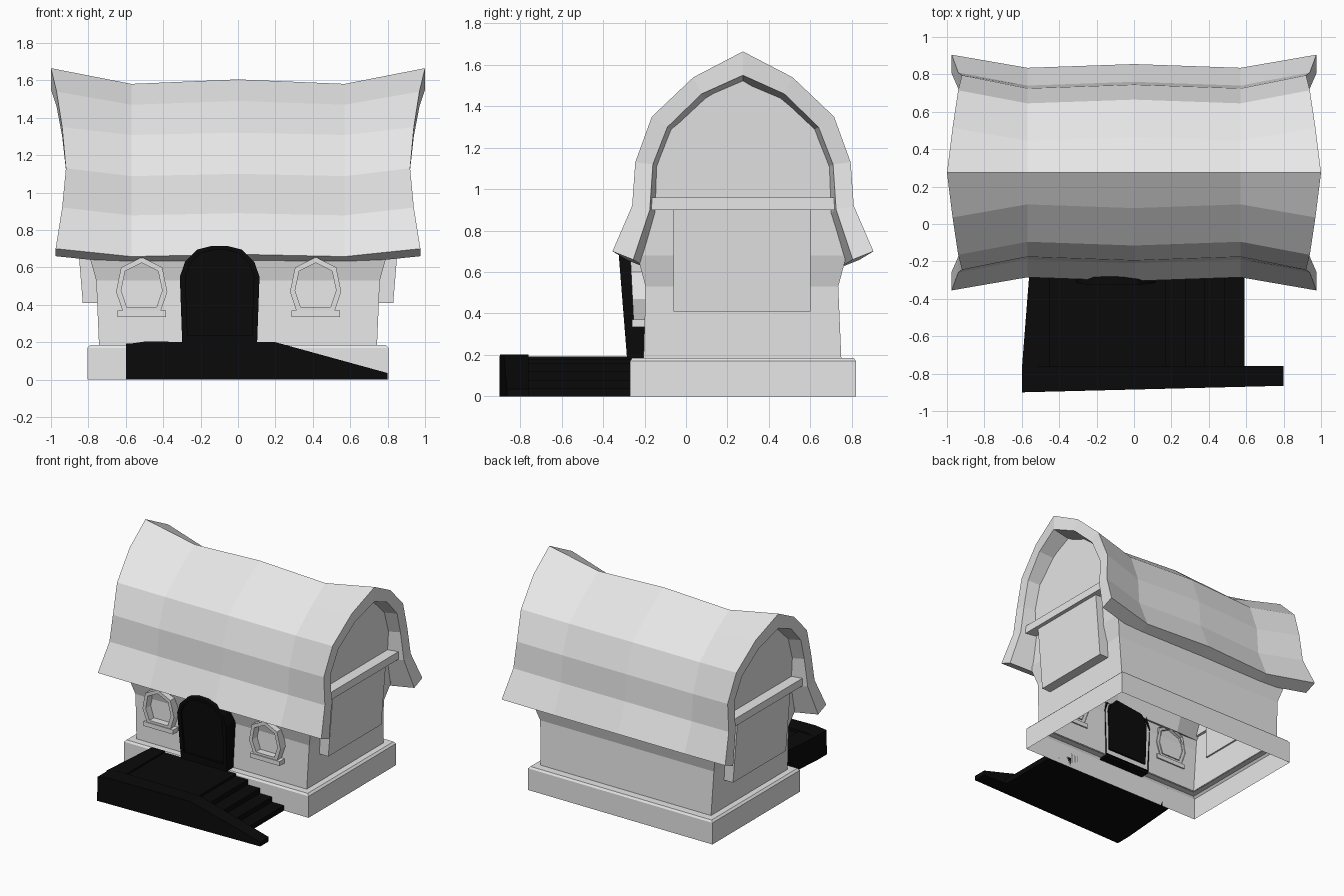
import bpy, bmesh

if "Cube" in bpy.data.objects:
    bpy.data.objects.remove(bpy.data.objects["Cube"])


def material(name, value):
    m = bpy.data.materials.new(name)
    m.use_nodes = True
    col = (value, value, value, 1)
    m.diffuse_color = col
    m.node_tree.nodes["Principled BSDF"].inputs["Base Color"].default_value = col
    return m


GREY = material("light grey", 0.8)
BLACK = material("black", 0.003)


def loft(name, rings, mat, cap_start=True, cap_end=True, extra=None):
    """Skin a list of closed rings; extra adds faces by (ring, point) index."""
    bm = bmesh.new()
    v = [[bm.verts.new(p) for p in ring] for ring in rings]
    n = len(v[0])
    for a, b in zip(v, v[1:]):
        for i in range(n):
            j = (i + 1) % n
            bm.faces.new((a[i], a[j], b[j], b[i]))
    if cap_start:
        bm.faces.new(v[0])
    if cap_end:
        bm.faces.new(v[-1])
    for face in extra or []:
        bm.faces.new([v[r][i] for r, i in face])
    bmesh.ops.recalc_face_normals(bm, faces=bm.faces)
    me = bpy.data.meshes.new(name)
    bm.to_mesh(me)
    bm.free()
    me.materials.append(mat)
    ob = bpy.data.objects.new(name, me)
    bpy.context.collection.objects.link(ob)
    return ob


def rect(hx, y0, y1, z):
    return [(-hx, y0, z), (hx, y0, z), (hx, y1, z), (-hx, y1, z)]


def box(name, x0, x1, y0, y1, z0, z1, mat):
    hx, cx = (x1 - x0) / 2, (x0 + x1) / 2
    rings = [[(x + cx, y, z) for x, y, z in rect(hx, y0, y1, q)] for q in (z0, z1)]
    return loft(name, rings, mat)


def mirrored(half):
    """Full outline from a half outline given bottom to top."""
    return half + [(-x, z) for x, z in reversed(half) if x > 0]


# Foundation and walls, open underneath
loft("foundation", [rect(0.805, -0.27, 0.82, 0), rect(0.805, -0.27, 0.82, 0.17),
                    rect(0.79, -0.26, 0.81, 0.185), rect(0.74, -0.2, 0.75, 0.185)],
     GREY, False, False)
loft("walls", [rect(0.743, -0.205, 0.75, 0.18), rect(0.758, -0.195, 0.735, 0.53),
               rect(0.8, -0.235, 0.775, 0.68)], GREY, False, False)

# Roof shell: half profile rows are (half width, height, end x)
RIDGE_Y = 0.275
outer = [(0.63, 0.70, 0.975), (0.535, 0.92, 0.94), (0.52, 1.13, 0.92),
         (0.44, 1.35, 0.94), (0.24, 1.54, 0.97), (0, 1.665, 1.0)]
inner = [(0.53, 0.66, 0.975), (0.45, 0.90, 0.94), (0.435, 1.12, 0.92),
         (0.365, 1.30, 0.94), (0.20, 1.46, 0.97), (0, 1.55, 1.0)]
drops = [0.6, 0.6, 0.6, 0.6, 1.0, 1.2]


def roof_section(side, x, sag):
    loop = []
    for rows, order in ((outer, 1), (inner, -1)):
        half = []
        for (h, z, end), k in zip(rows, drops):
            half.append((max(h - sag, 0) if h else 0, z - sag * k, end))
        pts = [(-h, z, e) for h, z, e in half] + half[-2::-1]
        loop += [(side * e if x is None else x, RIDGE_Y + h, z) for h, z, e in pts[::order]]
    return loop


stations = [(-1, None, 0), (0, -0.57, 0.07), (0, 0, 0.05), (0, 0.57, 0.07), (1, None, 0)]
rows = 2 * len(outer) - 1
ends = [[(r, i), (r, i + 1), (r, 2 * rows - 2 - i), (r, 2 * rows - 1 - i)]
        for r in (0, 4) for i in range(rows - 1)]
loft("roof", [roof_section(*s) for s in stations], GREY, False, False, ends)

# Gable walls, end panels and beams
for side, label in ((1, "left"), (-1, "right")):
    half = [(0.51, 0.67)] + [(h, z) for h, z, e in inner[1:]]
    arch = mirrored(half)
    loft(label + "_gable",
         [[(side * (0.72 + 0.08 * z + t), RIDGE_Y + y, z) for y, z in arch] for t in (0, 0.02)],
         GREY)
    loft(label + "_gable_panel",
         [[(side * 0.74, -0.06, z), (side * x, -0.06, z), (side * x, 0.6, z), (side * 0.74, 0.6, z)]
          for x, z in ((0.83, 0.41), (0.87, 0.9))], GREY)
    box(label + "_gable_beam", *sorted((side * 0.78, side * 0.9)), -0.175, 0.725, 0.9, 0.96, GREY)


def arch_frame(name, cx, half, scale, front, lean, back, mat):
    """Leaning arched frame with a reveal and a hole through the middle."""
    pts = mirrored(half)
    mid = sum(z for x, z in pts) / len(pts)
    small = [(x * scale, mid + (z - mid) * scale) for x, z in pts]
    place = lambda ps, f: [(cx + x, f(z), z) for x, z in ps]
    face = lambda z: front - lean * z
    rear = lambda z: back
    loft(name, [place(pts, rear), place(pts, face), place(small, face), place(small, rear)],
         mat, False, False)
    return place, small


# Windows with sills
window = [(0.1, 0.36), (0.137, 0.47), (0.11, 0.6), (0, 0.655)]
for cx, label in ((-0.515, "right"), (0.415, "left")):
    arch_frame(label + "_window_frame", cx, window, 0.8, -0.235, 0.05, -0.19, GREY)
    box(label + "_window_sill", cx - 0.13, cx + 0.13, -0.26, -0.19, 0.335, 0.37, GREY)

# Door
door = [(0.2, 0.185), (0.213, 0.55), (0.185, 0.63), (0.12, 0.695), (0.04, 0.715)]
place, small = arch_frame("door_frame", -0.098, door, 0.86, -0.27, 0.08, -0.19, BLACK)
loft("door", [place(small, lambda z: -0.19), place(small, lambda z: -0.255 - 0.08 * z)], BLACK)
box("door_threshold", -0.3, 0.1, -0.28, -0.2, 0.17, 0.2, BLACK)

# Porch: deck, side curb, front rail and steps
box("porch_deck", -0.5, 0.17, -0.78, -0.27, 0, 0.18, BLACK)
loft("porch_side_curb", [[(-0.6, -0.78, z), (-0.45, -0.78, z), (-0.45, -0.27, z), (-0.56, -0.27, z)]
                         for z in (0, 0.193)], BLACK)
rail = [(-0.6, 0), (-0.595, 0.19), (-0.5, 0.203), (0.2, 0.2), (0.8, 0.035), (0.8, 0)]
loft("porch_rail", [[(x, -0.885 + 0.025 * x, z) for x, z in rail],
                    [(x, -0.76, z) for x, z in rail]], BLACK)
for i in range(4):
    x = 0.17 + 0.105 * i
    box("step_%d" % (i + 1), x, x + 0.105, -0.78, -0.27, 0, 0.16 - 0.04 * i, BLACK)
